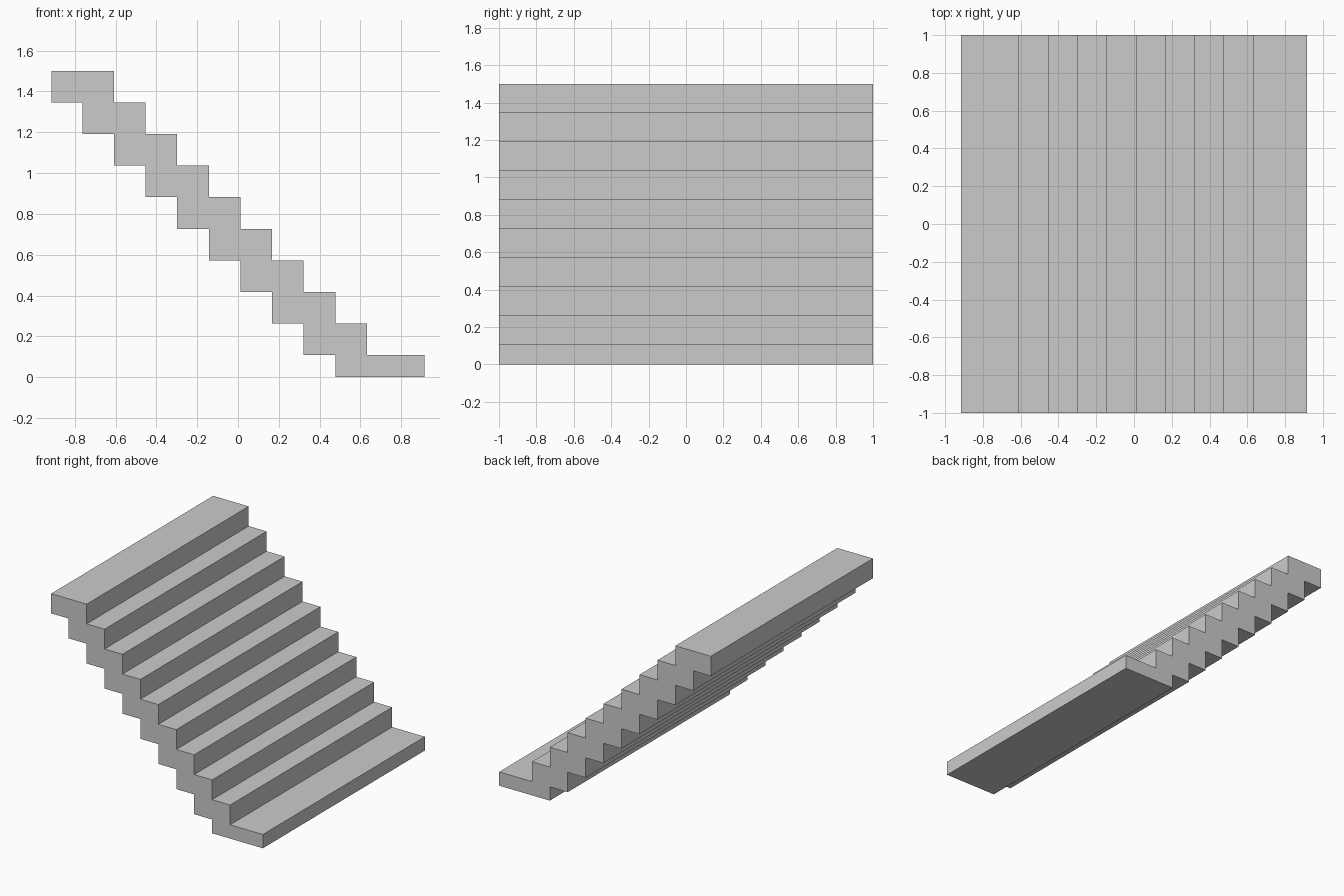
import bpy, bmesh

if "Cube" in bpy.data.objects:
    bpy.data.objects.remove(bpy.data.objects["Cube"])

RUN, RISE = 0.155, 0.1548
LEFT, RIGHT, HALF_WIDTH = -0.915, 0.915, 1.0


def riser_x(k):
    return -0.608 + RUN * k


# Level heights, from the top landing down to the floor
levels = [1.5] + [1.346 - RISE * i for i in range(9)] + [0.0]

# Upper outline: treads and risers going down to the bottom landing
profile = [(LEFT, levels[0])]
for k in range(9):
    profile += [(riser_x(k), levels[k]), (riser_x(k), levels[k + 1])]
profile += [(RIGHT, levels[9]), (RIGHT, 0.0)]

# Stepped underside going back up to the top landing
for k in range(7, -2, -1):
    profile += [(riser_x(k), levels[k + 3]), (riser_x(k), levels[k + 2])]
profile.append((LEFT, levels[1]))

# Extrude the side profile across the full width
bm = bmesh.new()
side = bm.faces.new([bm.verts.new((x, -HALF_WIDTH, z)) for x, z in profile])
result = bmesh.ops.extrude_face_region(bm, geom=[side], use_keep_orig=True)
new_verts = [g for g in result["geom"] if isinstance(g, bmesh.types.BMVert)]
bmesh.ops.translate(bm, verts=new_verts, vec=(0, 2 * HALF_WIDTH, 0))
bmesh.ops.recalc_face_normals(bm, faces=bm.faces[:])

mesh = bpy.data.meshes.new("staircase")
bm.to_mesh(mesh)
bm.free()
bpy.context.collection.objects.link(bpy.data.objects.new("staircase", mesh))
